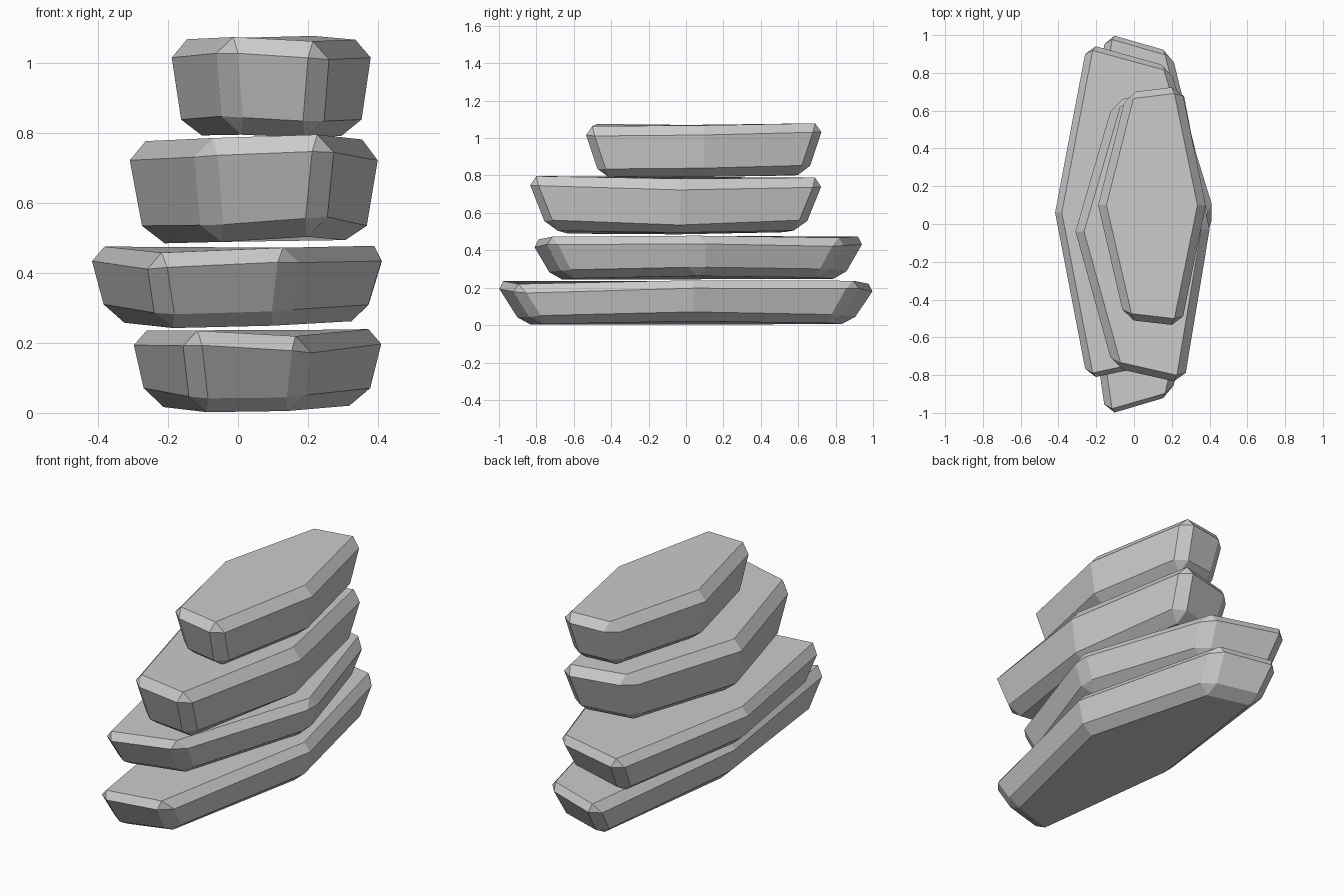
import bpy
import bmesh
from math import radians

# Each stone: bevel width, then six corners (x, y, top z, bottom z),
# counter-clockwise from front left
STONES = {
    "bottom_stone": (0.047, [
        (-0.15, -1.012, 0.238, 0.00), (0.20, -0.911, 0.215, 0.005), (0.412, 0.04, 0.243, 0.025),
        (0.20, 0.91, 0.24, 0.01), (-0.15, 1.012, 0.217, 0.003), (-0.30, 0.00, 0.24, 0.025)]),
    "lower_stone": (0.047, [
        (-0.25, -0.822, 0.455, 0.24), (0.16, -0.735, 0.475, 0.25), (0.428, 0.06, 0.48, 0.265),
        (0.19, 0.835, 0.465, 0.255), (-0.25, 0.955, 0.475, 0.245), (-0.42, 0.06, 0.48, 0.265)]),
    "upper_stone": (0.053, [
        (-0.11, -0.76, 0.785, 0.485), (0.265, -0.845, 0.80, 0.51), (0.40, -0.03, 0.775, 0.483),
        (0.255, 0.735, 0.79, 0.51), (-0.11, 0.65, 0.785, 0.495), (-0.31, -0.04, 0.775, 0.483)]),
    "top_stone": (0.05, [
        (-0.05, -0.505, 1.08, 0.80), (0.25, -0.54, 1.06, 0.785), (0.38, 0.10, 1.066, 0.79),
        (0.25, 0.73, 1.082, 0.805), (-0.04, 0.695, 1.07, 0.80), (-0.19, 0.10, 1.066, 0.79)]),
}


def make_stone(name, width, corners):
    # Six-sided block that narrows towards the bottom
    cx = sum(c[0] for c in corners) / 6
    cy = sum(c[1] for c in corners) / 6
    bm = bmesh.new()

    def ring(scale, zi):
        return [bm.verts.new((cx + (c[0] - cx) * scale, cy + (c[1] - cy) * scale, c[zi]))
                for c in corners]

    top, bottom = ring(1.025, 2), ring(0.88, 3)
    bm.faces.new(top)
    bm.faces.new(bottom[::-1])
    for i in range(6):
        j = (i + 1) % 6
        bm.faces.new((bottom[i], bottom[j], top[j], top[i]))
    mesh = bpy.data.meshes.new(name)
    bm.to_mesh(mesh)
    bm.free()
    obj = bpy.data.objects.new(name, mesh)
    bpy.context.collection.objects.link(obj)

    # Chamfer only the sharp edges
    bevel = obj.modifiers.new("chamfer", 'BEVEL')
    bevel.width = width
    bevel.segments = 1
    bevel.limit_method = 'ANGLE'
    bevel.angle_limit = radians(32.5)


for stone_name, (bevel_width, points) in STONES.items():
    make_stone(stone_name, bevel_width, points)
